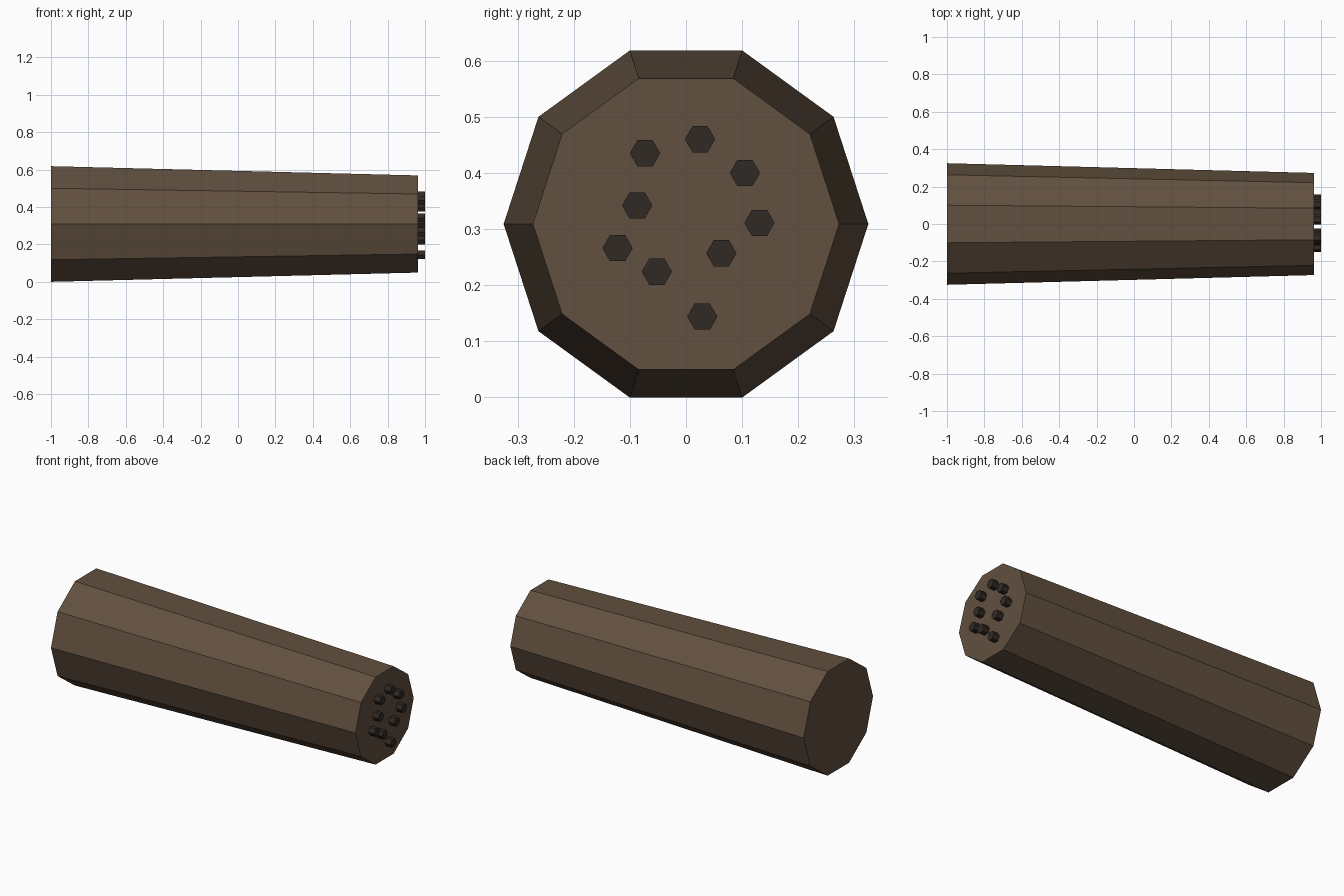
import bpy
from math import pi

if "Cube" in bpy.data.objects:
    bpy.data.objects.remove(bpy.data.objects["Cube"])


def material(name, rgb):
    m = bpy.data.materials.new(name)
    m.diffuse_color = (*rgb, 1)
    m.use_nodes = True
    m.node_tree.nodes["Principled BSDF"].inputs["Base Color"].default_value = m.diffuse_color
    return m


def prism(name, sides, x0, x1, r0, r1, y, z, mat):
    """Flat-sided prism along x, with its first corner towards +y."""
    bpy.ops.mesh.primitive_cone_add(
        vertices=sides, radius1=r0, radius2=r1, depth=x1 - x0,
        location=((x0 + x1) / 2, y, z), rotation=(0, pi / 2, 0))
    ob = bpy.context.object
    ob.name = name
    ob.data.materials.append(mat)
    return ob


bark = material("bark", (0.12, 0.08, 0.05))
dark = material("dark_peg", (0.03, 0.023, 0.018))

# Tapered ten-sided log
prism("log", 10, -1.0, 0.962, 0.325, 0.273, 0, 0.309, bark)

# Scattered hexagonal pegs on the narrow end (y, z)
pegs = [(-0.073, 0.435), (0.025, 0.46), (0.105, 0.40),
        (-0.087, 0.342), (-0.122, 0.266), (-0.052, 0.224),
        (0.063, 0.257), (0.131, 0.311), (0.029, 0.144)]
for i, (y, z) in enumerate(pegs, 1):
    prism(f"end_peg_{i}", 6, 0.95, 1.0, 0.027, 0.027, y, z, dark)
